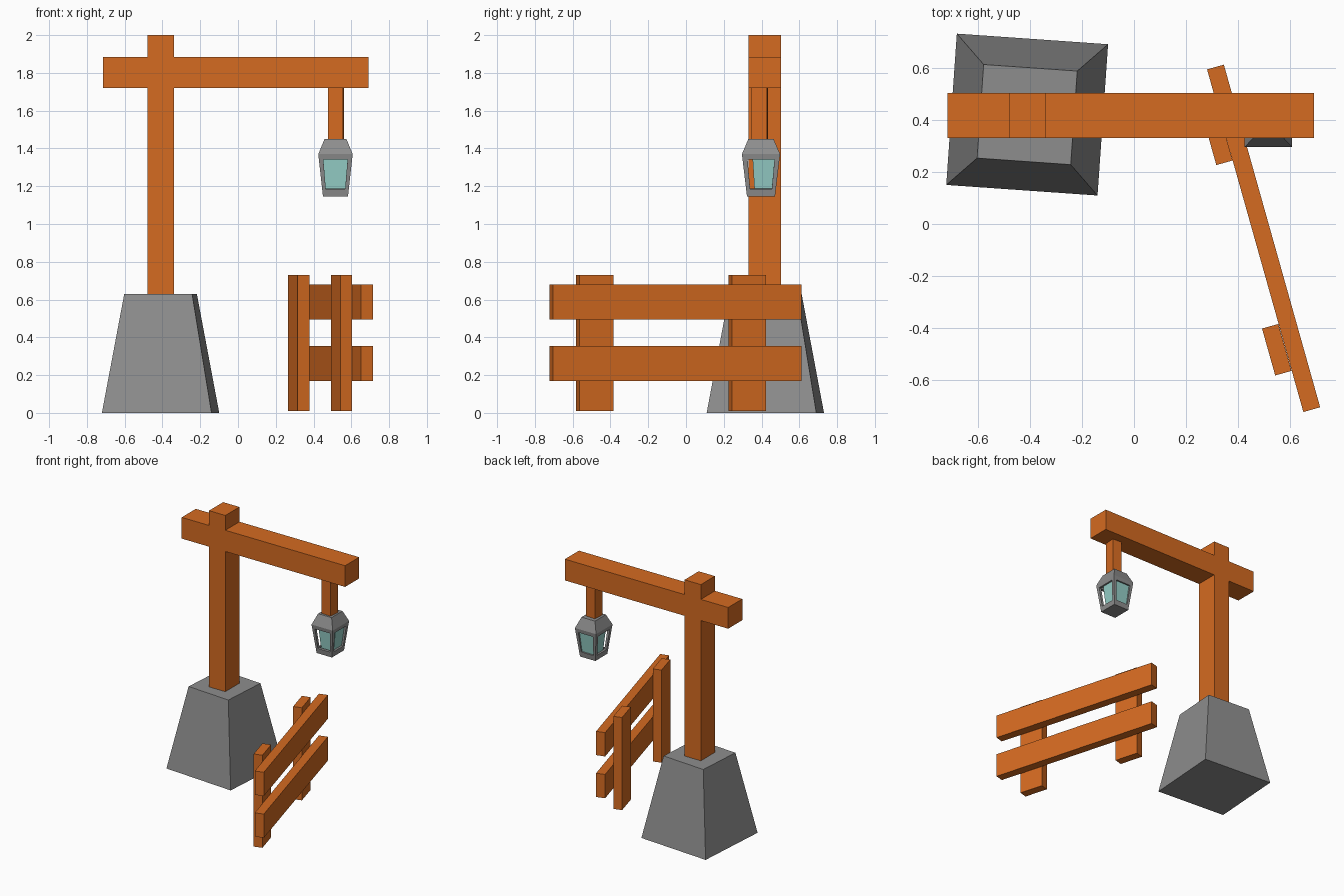
import bpy, bmesh, math
from mathutils import Vector, Matrix

if "Cube" in bpy.data.objects:
    bpy.data.objects.remove(bpy.data.objects["Cube"])


def material(name, rgb):
    m = bpy.data.materials.new(name)
    m.diffuse_color = (*rgb, 1)
    m.use_nodes = True
    m.node_tree.nodes["Principled BSDF"].inputs["Base Color"].default_value = m.diffuse_color
    return m


WOOD = material("orange wood", (0.66, 0.145, 0.015))
STONE = material("grey stone", (0.27, 0.27, 0.27))
GLASS = material("teal glass", (0.30, 0.62, 0.57))


def finish(name, bm, mat, loc=(0, 0, 0), turn=0):
    bmesh.ops.remove_doubles(bm, verts=bm.verts, dist=1e-5)
    bmesh.ops.recalc_face_normals(bm, faces=bm.faces)
    me = bpy.data.meshes.new(name)
    bm.to_mesh(me)
    bm.free()
    me.materials.append(mat)
    ob = bpy.data.objects.new(name, me)
    ob.location = loc
    ob.rotation_euler.z = math.radians(turn)
    bpy.context.collection.objects.link(ob)
    return ob


def ring(hx, hy, z, cy=0):
    return [Vector((sx * hx, cy + sy * hy, z)) for sx, sy in ((-1, -1), (1, -1), (1, 1), (-1, 1))]


def frustum(name, mat, low, high, loc, turn=0):
    """Four-sided block between two rectangles given as (half x, half y, z[, y offset])."""
    bm = bmesh.new()
    a = [bm.verts.new(p) for p in ring(*low)]
    b = [bm.verts.new(p) for p in ring(*high)]
    bm.faces.new(a[::-1])
    bm.faces.new(b)
    for i in range(4):
        j = (i + 1) % 4
        bm.faces.new((a[i], a[j], b[j], b[i]))
    return finish(name, bm, mat, loc, turn)


def box(name, mat, hx, hy, z0, z1, loc, turn=0):
    return frustum(name, mat, (hx, hy, z0), (hx, hy, z1), loc, turn)


# stone footing
frustum("stone_base", STONE, (0.291, 0.291, 0), (0.18, 0.18, 0.63), (-0.41, 0.42, 0), -4)

# post and cross beam as one cross-shaped profile
profile = [(-0.48, 0.6), (-0.34, 0.6), (-0.34, 1.72), (0.69, 1.72), (0.69, 1.885), (-0.34, 1.885),
           (-0.34, 2.0), (-0.48, 2.0), (-0.48, 1.885), (-0.715, 1.885), (-0.715, 1.72), (-0.48, 1.72)]
bm = bmesh.new()
face = bm.faces.new([bm.verts.new((x, 0.33, z)) for x, z in profile])
ext = bmesh.ops.extrude_face_region(bm, geom=[face])
bmesh.ops.translate(bm, vec=(0, 0.173, 0), verts=[v for v in ext["geom"] if isinstance(v, bmesh.types.BMVert)])
finish("post_and_beam", bm, WOOD)

# hanger under the beam
box("lantern_hanger", WOOD, 0.04, 0.042, 1.44, 1.73, (0.518, 0.389, 0), -4)

# lantern frame: tapered shell with a window opening in each side
bm = bmesh.new()
low, mid, top = ring(0.066, 0.074, 1.145), ring(0.091, 0.101, 1.37), ring(0.058, 0.067, 1.45)


def quad(pts):
    bm.faces.new([bm.verts.new(p) for p in pts])


quad(low[::-1])
quad(top)
for i in range(4):
    j = (i + 1) % 4
    quad((mid[i], mid[j], top[j], top[i]))
    outer = (low[i], low[j], mid[j], mid[i])
    inner = [low[i].lerp(low[j], u).lerp(mid[i].lerp(mid[j], u), v)
             for u, v in ((0.135, 0.18), (0.865, 0.18), (0.865, 0.87), (0.135, 0.87))]
    for k in range(4):
        n = (k + 1) % 4
        quad((outer[k], outer[n], inner[n], inner[k]))
frame = finish("lantern_frame", bm, STONE, (0.516, 0.397, 0))
shell = frame.modifiers.new("thickness", "SOLIDIFY")
shell.thickness = 0.018
shell.offset = -1

# glass block, set towards the back of the lantern
frustum("lantern_glass", GLASS, (0.055, 0.051, 1.17, 0.017), (0.074, 0.065, 1.355, 0.02), (0.516, 0.397, 0))

# fence: two rails on two posts
TURN = 15.7
for name, z0, z1 in (("lower_rail", 0.17, 0.355), ("upper_rail", 0.495, 0.68)):
    box(name, WOOD, 0.0335, 0.683, z0, z1, (0.4975, -0.055, 0), TURN)
for name, x, y in (("front_fence_post", 0.548, -0.4825), ("back_fence_post", 0.322, 0.325)):
    box(name, WOOD, 0.0325, 0.0935, 0.01, 0.73, (x, y, 0), TURN)
